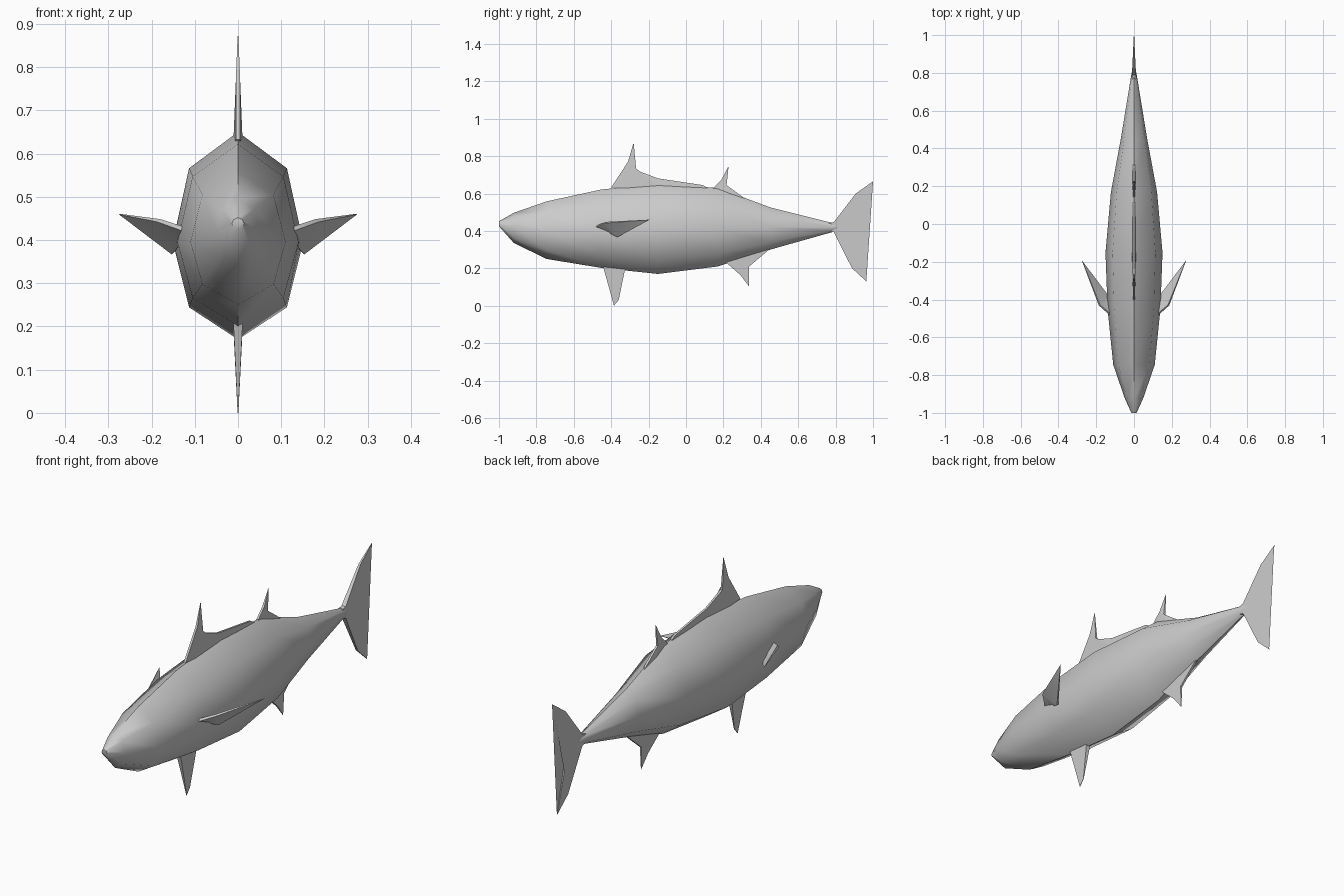
import bpy, bmesh, math
from mathutils import Vector

if "Cube" in bpy.data.objects:
    bpy.data.objects.remove(bpy.data.objects["Cube"])


def finish(bm, name, angle):
    bmesh.ops.recalc_face_normals(bm, faces=bm.faces)
    me = bpy.data.meshes.new(name)
    bm.to_mesh(me)
    bm.free()
    ob = bpy.data.objects.new(name, me)
    bpy.context.collection.objects.link(ob)
    bpy.ops.object.select_all(action='DESELECT')
    ob.select_set(True)
    bpy.context.view_layer.objects.active = ob
    bpy.ops.object.shade_smooth_by_angle(angle=math.radians(angle))
    return ob


# Body: eight-sided rings (y, top, middle, bottom, half width)
stations = [(-1.0, .452, .437, .425, .014), (-.92, .497, .42, .335, .05),
            (-.745, .558, .395, .25, .11), (-.45, .622, .395, .202, .14),
            (-.15, .65, .395, .17, .151), (.17, .63, .41, .21, .122),
            (.45, .526, .42, .30, .07), (.78, .443, .42, .393, .016),
            (.85, .427, .422, .417, .003)]
bm = bmesh.new()
rings = []
for y, top, mid, low, w in stations:
    up, dn, s = mid + .67 * (top - mid), mid + .67 * (low - mid), .75 * w
    pts = [(0, top), (s, up), (w, mid), (s, dn), (0, low), (-s, dn), (-w, mid), (-s, up)]
    rings.append([bm.verts.new((x, y, z)) for x, z in pts])
for a, b in zip(rings, rings[1:]):
    for i in range(8):
        j = (i + 1) % 8
        bm.faces.new((a[i], a[j], b[j], b[i]))
bm.faces.new(rings[0])
bm.faces.new(rings[-1])
finish(bm, "body", 60)


def fin(name, outline, axis=(1, 0, 0)):
    """Thin blade; each outline point is (x, y, z, half thickness)."""
    bm = bmesh.new()
    ax = Vector(axis).normalized()
    a = [bm.verts.new(Vector(p[:3]) + ax * p[3]) for p in outline]
    b = [bm.verts.new(Vector(p[:3]) - ax * p[3]) for p in outline]
    n = len(a)
    for i in range(n):
        j = (i + 1) % n
        bm.faces.new((a[i], a[j], b[j], b[i]))
    caps = [bm.faces.new(a), bm.faces.new(b[::-1])]
    bmesh.ops.triangulate(bm, faces=caps)
    return finish(bm, name, 30)


# Fins on the centre plane: (y, z, half thickness)
T, M, B = .001, .005, .011
centre_fins = {
    "front_dorsal_fin": [(-.40, .632, M), (-.31, .77, M), (-.28, .872, T), (-.266, .725, M),
                         (-.15, .681, M), (.09, .645, M), (.15, .61, M), (-.13, .62, B)],
    "rear_dorsal_fin": [(.13, .615, M), (.19, .675, M), (.228, .747, T), (.217, .645, M),
                        (.33, .562, M), (.25, .57, B)],
    "pelvic_fin": [(-.445, .215, B), (-.41, .09, M), (-.385, .0, T), (-.36, .03, T),
                   (-.325, .20, B)],
    "anal_fin": [(.21, .235, B), (.29, .165, M), (.336, .105, T), (.338, .21, M),
                 (.45, .305, M)],
    "tail_fin": [(.76, .44, B), (.79, .447, B), (.908, .60, M), (1.0, .665, T), (.885, .425, M),
                 (.964, .13, T), (.888, .20, M), (.79, .393, B), (.76, .40, B)],
}
for name, pts in centre_fins.items():
    fin(name, [(0, y, z, t) for y, z, t in pts])

# Side fins, mirrored left and right
side = [(.125, -.48, .425, .006), (.183, -.43, .445, .005), (.275, -.195, .46, .001),
        (.15, -.365, .37, .005), (.13, -.41, .392, .006)]
for name, s in (("left_side_fin", -1), ("right_side_fin", 1)):
    fin(name, [(s * x, y, z, t) for x, y, z, t in side], (-s * .7, .3, .65))
